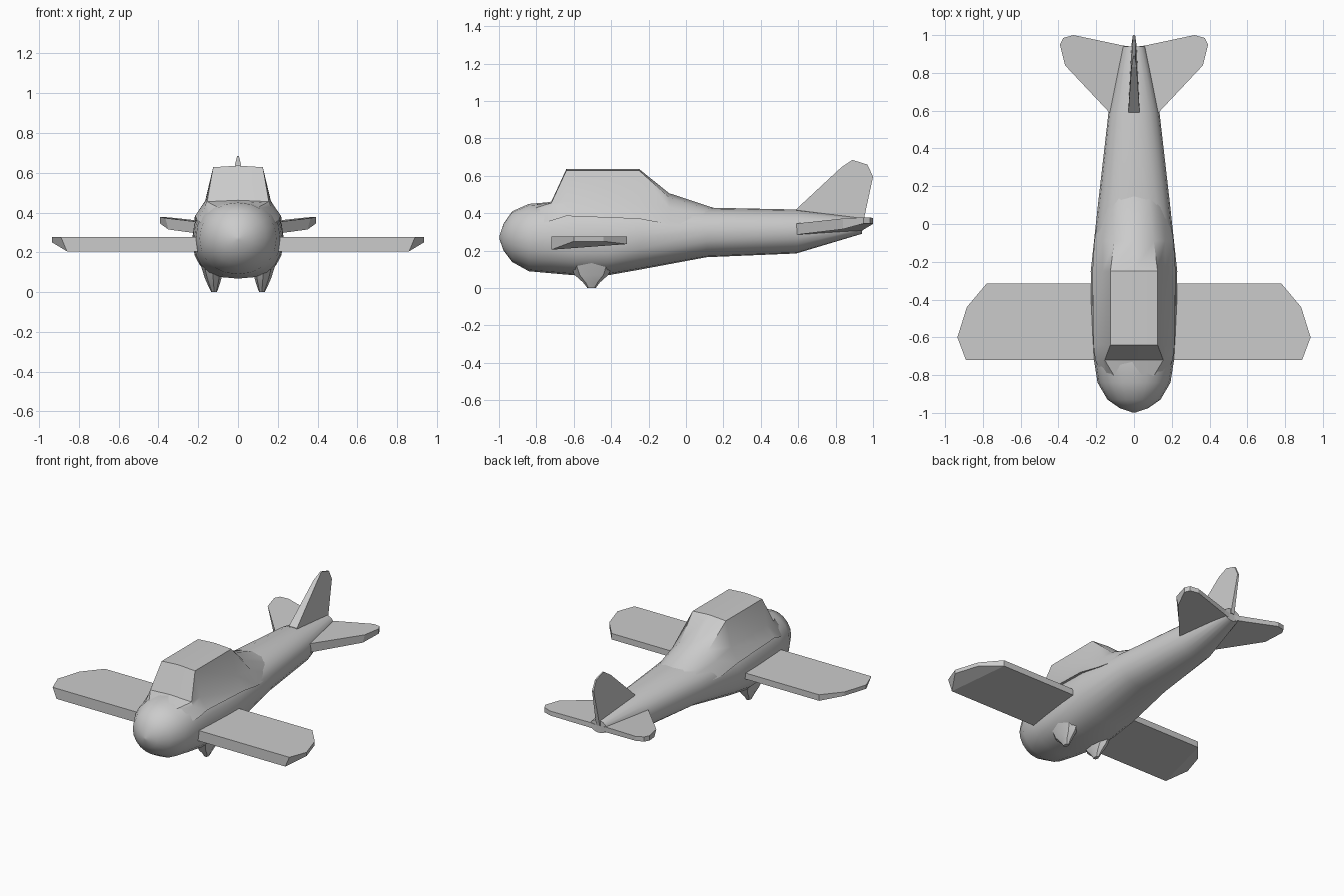
import bpy, bmesh
from math import sin, cos, pi

if "Cube" in bpy.data.objects:
    bpy.data.objects.remove(bpy.data.objects["Cube"])


def finish(name, bm, angle=None, mirror=False):
    """Turn a bmesh into an object, optionally mirrored in x and smoothed."""
    bmesh.ops.recalc_face_normals(bm, faces=bm.faces)
    me = bpy.data.meshes.new(name)
    bm.to_mesh(me)
    bm.free()
    ob = bpy.data.objects.new(name, me)
    bpy.context.collection.objects.link(ob)
    if mirror:
        m = ob.modifiers.new("Mirror", 'MIRROR')
        m.use_mirror_merge = False
    if angle:
        bpy.ops.object.select_all(action='DESELECT')
        ob.select_set(True)
        bpy.context.view_layer.objects.active = ob
        bpy.ops.object.shade_smooth_by_angle(angle=angle)
    return ob


def loft(name, rings, angle=None, mirror=False):
    """Skin a row of equal-length closed rings and cap both ends."""
    bm = bmesh.new()
    vs = [[bm.verts.new(p) for p in r] for r in rings]
    n = len(vs[0])
    for a, b in zip(vs, vs[1:]):
        for i in range(n):
            j = (i + 1) % n
            bm.faces.new((a[i], a[j], b[j], b[i]))
    bm.faces.new(vs[0])
    bm.faces.new(vs[-1])
    return finish(name, bm, angle, mirror)


def oval(y, z0, z1, w, n, count=20):
    """Superellipse cross-section at station y."""
    zc, h = (z0 + z1) / 2, (z1 - z0) / 2
    ring = []
    for i in range(count):
        a = 2 * pi * i / count
        c, s = cos(a), sin(a)
        ring.append((w * abs(c) ** (2 / n) * (1 if c >= 0 else -1), y,
                     zc + h * abs(s) ** (2 / n) * (1 if s >= 0 else -1)))
    return ring


# Fuselage: y, bottom, top, half width, squareness
stations = [
    (-0.998, 0.262, 0.278, 0.008, 2), (-0.975, 0.20, 0.345, 0.075, 2),
    (-0.93, 0.14, 0.41, 0.14, 2), (-0.84, 0.09, 0.45, 0.193, 2.1),
    (-0.72, 0.079, 0.46, 0.212, 2.3), (-0.59, 0.068, 0.46, 0.22, 2.5),
    (-0.42, 0.068, 0.46, 0.228, 2.5), (-0.25, 0.098, 0.455, 0.229, 2.4),
    (0.11, 0.165, 0.43, 0.19, 2.3), (0.59, 0.185, 0.42, 0.135, 2.2),
    (0.94, 0.29, 0.375, 0.06, 2)]
loft("fuselage", [oval(*s) for s in stations], angle=0.6)

# Canopy: y, then half section from the crown down to the shoulder
sections = [
    (-0.83, (0, .445), (.09, .42), (.14, .37), (.16, .33)),
    (-0.72, (0, .462), (.155, .455), (.165, .43), (.205, .36)),
    (-0.64, (0, .636), (.125, .628), (.163, .46), (.215, .385)),
    (-0.25, (0, .636), (.125, .628), (.165, .46), (.220, .37)),
    (-0.09, (0, .507), (.105, .485), (.165, .43), (.210, .34)),
    (0.15, (0, .428), (.08, .415), (.13, .385), (.170, .33))]
rings = []
for y, *half in sections:
    left = [(-x, z) for x, z in reversed(half[1:])]
    rings.append([(x, y, z) for x, z in left + half])
loft("canopy", rings, angle=0.5)

# Wings: flat top, tapering underside, raised clipped tips
bm = bmesh.new()
outline = [(0.1, -.72), (.89, -.72), (.935, -.6), (.885, -.44), (.78, -.315), (0.1, -.315)]
low = [.205, .205, .25, .25, .235, .235]
top = [bm.verts.new((x, y, .276)) for x, y in outline]
bot = [bm.verts.new((x - (.03 if i == 1 else 0), y, z))
       for i, ((x, y), z) in enumerate(zip(outline, low))]
bm.faces.new(top)
bm.faces.new([bot[i] for i in (0, 1, 4, 5)])
bm.faces.new(bot[1:5])
for i in range(6):
    j = (i + 1) % 6
    bm.faces.new((top[i], top[j], bot[j], bot[i]))
finish("wings", bm, mirror=True)

# Tailplane: x, y, top z, bottom z, with a little dihedral
tail = [(.02, .59, .325, .265), (.13, .59, .345, .285), (.365, .84, .372, .315),
        (.392, .95, .378, .345), (.375, .985, .378, .346), (.32, 1.0, .373, .343),
        (.06, .945, .345, .31), (.02, .94, .338, .303)]
loft("tailplane", [[(x, y, a) for x, y, a, b in tail],
                   [(x - (.015 if i == 2 else 0), y, b)
                    for i, (x, y, a, b) in enumerate(tail)]], mirror=True)

# Fin: y, z, half thickness
fin = [(.59, .36, .03), (.59, .422, .03), (.83, .645, .014), (.89, .685, .004),
       (.97, .66, .005), (1.0, .595, .006), (.945, .34, .014)]
loft("tail_fin", [[(s * t, y, z) for y, z, t in fin] for s in (-1, 1)])

# Stub landing gear: z, x centre, x radius, y radius
gear = [(.16, .13, .065, .13), (.07, .125, .042, .09), (.03, .122, .027, .045),
        (0, .12, .014, .022)]
loft("landing_gear", [[(cx + rx * cos(i * pi / 4), -.505 + ry * sin(i * pi / 4), z)
                       for i in range(8)] for z, cx, rx, ry in gear],
     angle=0.6, mirror=True)
